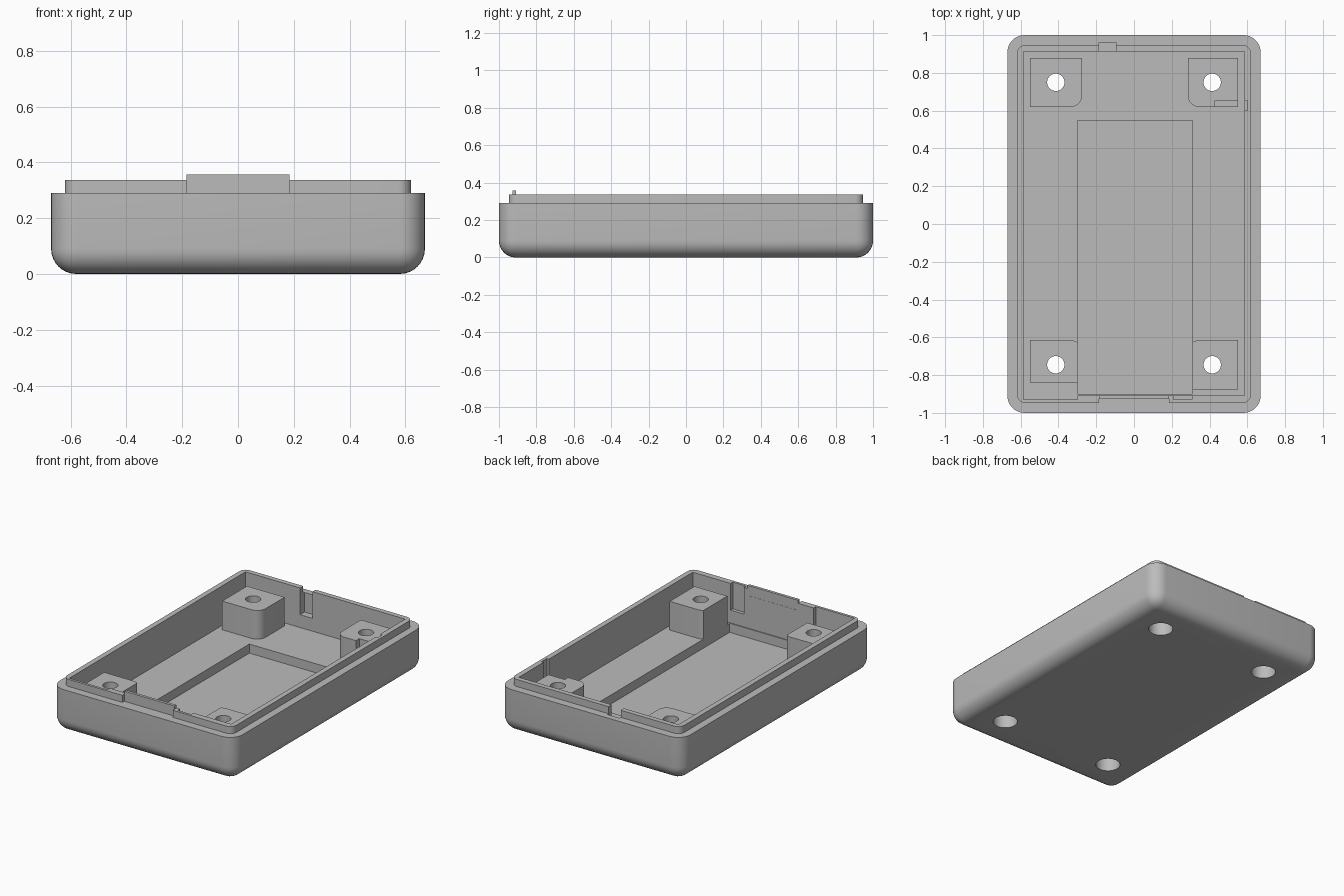
import bpy
import bmesh

if "Cube" in bpy.data.objects:
    bpy.data.objects.remove(bpy.data.objects["Cube"], do_unlink=True)

grey = bpy.data.materials.new("plain grey")
grey.use_nodes = True
colour = (0.5, 0.5, 0.5, 1)
grey.diffuse_color = colour
grey.node_tree.nodes["Principled BSDF"].inputs["Base Color"].default_value = colour


def finish(name, bm):
    mesh = bpy.data.meshes.new(name)
    bm.to_mesh(mesh)
    bm.free()
    mesh.materials.append(grey)
    obj = bpy.data.objects.new(name, mesh)
    bpy.context.collection.objects.link(obj)
    return obj


def box(name, x, y, z, radius=0, choose=None, segments=8):
    """Box from ranges; edges picked by choose(v1, v2) are rounded."""
    bm = bmesh.new()
    bmesh.ops.create_cube(bm, size=1)
    for v in bm.verts:
        for i, (low, high) in enumerate((x, y, z)):
            v.co[i] = low if v.co[i] < 0 else high
    if radius:
        edges = [e for e in bm.edges if choose(e.verts[0].co, e.verts[1].co)]
        bmesh.ops.bevel(bm, geom=edges, offset=radius, offset_type='OFFSET',
                        segments=segments, profile=0.5, affect='EDGES')
    return finish(name, bm)


def cylinder(name, x, y, z, radius):
    bm = bmesh.new()
    bmesh.ops.create_cone(bm, cap_ends=True, segments=32, radius1=radius,
                          radius2=radius, depth=z[1] - z[0])
    bmesh.ops.translate(bm, verts=bm.verts, vec=(x, y, (z[0] + z[1]) / 2))
    return finish(name, bm)


def combine(target, tool, operation='DIFFERENCE'):
    mod = target.modifiers.new("join", 'BOOLEAN')
    mod.object = tool
    mod.operation = operation
    mod.solver = 'EXACT'
    bpy.context.view_layer.objects.active = target
    bpy.ops.object.modifier_apply(modifier=mod.name)
    bpy.data.objects.remove(tool, do_unlink=True)


def upright(a, b):
    return abs(a.z - b.z) > 0.01


FLOOR, POST_TOP, RIM, LIP = 0.075, 0.265, 0.29, 0.337

# Outer tray with rounded base and corners
case = box("case_bottom", (-0.67, 0.67), (-1, 1), (0, RIM), 0.09,
           lambda a, b: upright(a, b) or a.z + b.z < 0.01)

# Raised lip and hollow interior
combine(case, box("lip", (-0.62, 0.62), (-0.947, 0.947), (0.15, LIP), 0.045,
                  upright), 'UNION')
combine(case, box("cavity", (-0.585, 0.585), (-0.907, 0.914), (FLOOR, 0.6)))
combine(case, box("thin_wall", (-0.585, -0.3), (-0.93, -0.8), (FLOOR, 0.6)))

# Screw posts, rounded on the corner nearest the middle
posts = {
    "back_right": ((-0.55, -0.275), (0.62, 0.88)),
    "back_left": ((0.285, 0.55), (0.62, 0.88)),
    "front_right": ((-0.55, -0.275), (-0.84, -0.615)),
    "front_left": ((0.285, 0.55), (-0.875, -0.615)),
}
for name, (x, y) in posts.items():
    inner_x, inner_y = min(x, key=abs), min(y, key=abs)
    post = box(name + "_post", x, y, (0.05, POST_TOP), 0.06,
               lambda a, b: upright(a, b) and abs(a.x - inner_x) < 0.01
               and abs(a.y - inner_y) < 0.01)
    combine(case, post, 'UNION')

# Floor recess, wall slots and the notch in one post
for name, x, y, z in (
        ("recess", (-0.3, 0.31), (-0.9, 0.547), (0.015, 0.6)),
        ("back_slot", (-0.185, -0.095), (0.85, 0.96), (0.16, 0.6)),
        ("front_slot", (0.21, 0.308), (-0.93, -0.85), (0.16, 0.6)),
        ("lip_gap", (-0.185, 0.185), (-0.99, -0.85), (RIM, 0.6)),
        ("post_notch", (0.43, 0.6), (0.6, 0.655), (0.2, 0.6))):
    combine(case, box(name, x, y, z))

# Screw holes, wider underneath
for sx in (-1, 1):
    for y in (-0.745, 0.75):
        combine(case, cylinder("hole", sx * 0.414, y, (-0.1, 0.5), 0.046))
        combine(case, cylinder("counterbore", sx * 0.414, y, (-0.1, 0.17), 0.075))

# Thin tab on the front wall
combine(case, box("tab", (-0.184, 0.184), (-0.927, -0.908), (0.2, 0.357)), 'UNION')

bpy.ops.object.select_all(action='DESELECT')
case.select_set(True)
bpy.context.view_layer.objects.active = case
bpy.ops.object.shade_smooth_by_angle(angle=0.5)
